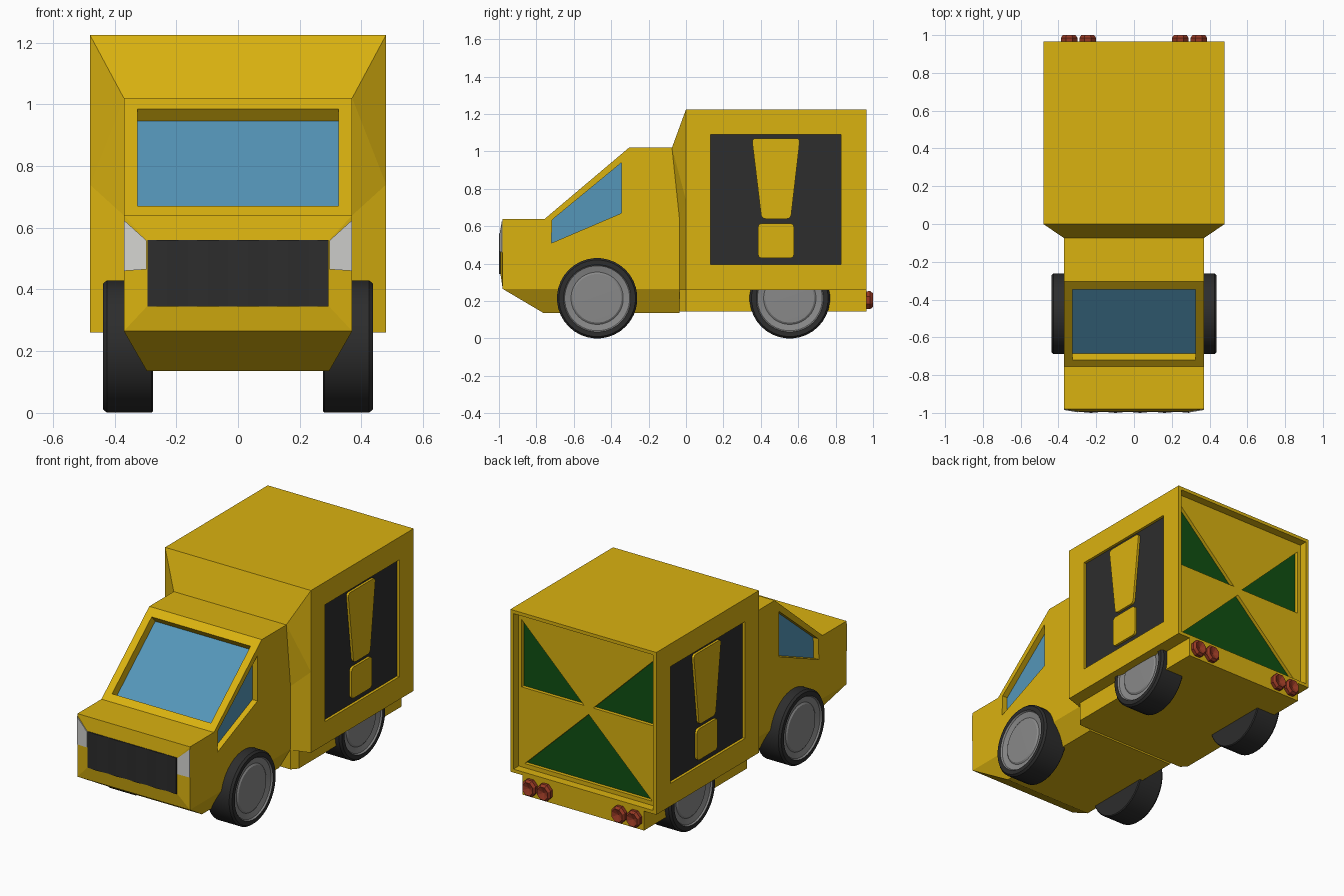
import bpy, bmesh, math

if "Cube" in bpy.data.objects:
    bpy.data.objects.remove(bpy.data.objects["Cube"])


def material(name, rgb):
    m = bpy.data.materials.new(name)
    m.diffuse_color = (*rgb, 1)
    m.use_nodes = True
    m.node_tree.nodes["Principled BSDF"].inputs["Base Color"].default_value = m.diffuse_color
    return m


YELLOW = material("yellow_paint", (0.70, 0.445, 0.005))
DARK = material("charcoal", (0.026, 0.026, 0.026))
GLASS = material("blue_glass", (0.09, 0.305, 0.485))
GREY = material("wheel_grey", (0.25, 0.25, 0.25))
LAMP = material("lamp_white", (0.65, 0.65, 0.63))
GREEN = material("dark_green", (0.005, 0.08, 0.006))
RED = material("tail_red", (0.30, 0.04, 0.017))


def finish(name, bm, mats):
    bmesh.ops.recalc_face_normals(bm, faces=bm.faces)
    me = bpy.data.meshes.new(name)
    bm.to_mesh(me)
    bm.free()
    for m in mats:
        me.materials.append(m)
    ob = bpy.data.objects.new(name, me)
    bpy.context.collection.objects.link(ob)
    return ob


def hull(name, pts, mat=YELLOW):
    bm = bmesh.new()
    vs = [bm.verts.new(p) for p in pts]
    bmesh.ops.convex_hull(bm, input=vs)
    bmesh.ops.dissolve_limit(bm, angle_limit=0.01, verts=bm.verts, edges=bm.edges)
    return finish(name, bm, [mat])


def prism(name, outline, w0, w1, place, mat=YELLOW, bevel=0):
    bm = bmesh.new()
    lo = [bm.verts.new(place(u, v, w0)) for u, v in outline]
    hi = [bm.verts.new(place(u, v, w1)) for u, v in outline]
    bm.faces.new(lo)
    bm.faces.new(hi)
    n = len(lo)
    for i in range(n):
        j = (i + 1) % n
        bm.faces.new((lo[i], lo[j], hi[j], hi[i]))
    if bevel:
        edges = [bm.edges.get((a, b)) for a, b in zip(lo, hi)]
        bmesh.ops.bevel(bm, geom=edges, offset=bevel, segments=3, profile=0.5, affect='EDGES')
    return finish(name, bm, [mat])


def cut(target, cutter):
    mod = target.modifiers.new("cut", 'BOOLEAN')
    mod.operation = 'DIFFERENCE'
    mod.solver = 'EXACT'
    mod.object = cutter
    bpy.context.view_layer.objects.active = target
    bpy.ops.object.modifier_apply(modifier=mod.name)
    bpy.data.objects.remove(cutter)


def recess(target, name, outline, w_floor, w_out, place, mat=None):
    """Cut a pocket and lay a thin coloured plate on its floor."""
    cut(target, prism("cutter", outline, w_floor, w_out, place))
    if mat:
        t = 0.004 if w_out > w_floor else -0.004
        prism(name, outline, w_floor, w_floor + t, place, mat)


def lathe(name, profile, n, place, mats, seg_mat):
    bm = bmesh.new()
    rings = []
    for a, r in profile:
        if r == 0:
            rings.append([bm.verts.new(place(a, 0, 0))] * n)
        else:
            rings.append([bm.verts.new(place(a, r * math.cos(t), r * math.sin(t)))
                          for t in (2 * math.pi * (k + 0.5) / n for k in range(n))])
    for i in range(len(rings) - 1):
        for k in range(n):
            j = (k + 1) % n
            quad = [rings[i][k], rings[i][j], rings[i + 1][j], rings[i + 1][k]]
            f = bm.faces.new(list(dict.fromkeys(quad)))
            f.material_index = seg_mat(i)
    return finish(name, bm, mats)


def rect(u0, u1, v0, v1):
    return [(u0, v0), (u1, v0), (u1, v1), (u0, v1)]


side = lambda u, v, w: (w, u, v)
rear = lambda u, v, w: (u, w, v)
plan = lambda u, v, w: (u, v, w)
# Sloped windscreen plane: v runs up the slope, w points outward
slope = lambda u, v, w: (u, -0.755 + 0.764 * v - 0.645 * w, 0.64 + 0.645 * v + 0.764 * w)

# Cab with recessed windows
cab = prism("cab", [(-0.98, 0.265), (-0.98, 0.64), (-0.755, 0.64), (-0.305, 1.02),
                    (-0.075, 1.02), (-0.035, 0.64), (-0.035, 0.265)], -0.37, 0.37, side)
recess(cab, "windscreen", rect(-0.325, 0.325, 0.047, 0.535), -0.055, 0.1, slope, GLASS)
for s in (-1, 1):
    recess(cab, "side_window", [(-0.72, 0.51), (-0.715, 0.635), (-0.345, 0.94), (-0.345, 0.67)],
           s * 0.332, s * 0.45, side, GLASS)

# Tapered cab underside and chassis below the cargo box
hull("cab_underside", [(s * x, y, z) for s in (-1, 1) for x, y, z in
     ((0.37, -0.98, 0.265), (0.37, -0.035, 0.265), (0.295, -0.76, 0.135), (0.295, -0.035, 0.135))])
prism("chassis", [(-0.37, -0.035), (0.37, -0.035), (0.4, 0), (0.4, 0.965), (-0.4, 0.965), (-0.4, 0)],
      0.145, 0.265, plan)

# Flared collar joining cab to cargo box
hull("collar_upper", [(s * x, y, z) for s in (-1, 1) for x, y, z in
     ((0.37, -0.075, 1.02), (0.37, -0.035, 0.64), (0.48, 0, 1.225), (0.48, 0, 0.74))])
hull("collar_lower", [(s * x, y, z) for s in (-1, 1) for x, y, z in
     ((0.37, -0.035, 0.64), (0.37, -0.035, 0.26), (0.48, 0, 0.74), (0.48, 0, 0.26))])

# Cargo box: side panels with a raised exclamation mark
box = prism("cargo_box", rect(0, 0.965, 0.26, 1.225), -0.48, 0.48, side)
for s in (-1, 1):
    recess(box, "side_panel", rect(0.13, 0.83, 0.395, 1.09), s * 0.46, s * 0.6, side, DARK)
    prism("mark_bar", [(0.352, 1.07), (0.61, 1.07), (0.56, 0.64), (0.404, 0.64)],
          s * 0.455, s * 0.478, side, bevel=0.02)
    prism("mark_dot", rect(0.385, 0.577, 0.43, 0.615), s * 0.455, s * 0.478, side, bevel=0.02)

# Rear door: shallow pocket with three green triangles
recess(box, "rear_door", rect(-0.46, 0.46, 0.28, 1.205), 0.915, 1.1, rear)
recess(box, "lower_triangle", [(-0.42, 0.305), (0.42, 0.305), (0, 0.71)], 0.89, 1.0, rear, GREEN)
for s in (-1, 1):
    recess(box, "upper_triangle", [(s * 0.44, 1.155), (s * 0.44, 0.755), (s * 0.03, 0.755)],
           0.89, 1.0, rear, GREEN)

# Bulging nose, ribbed grille and headlights
hull("nose", [(s * x, y, z) for s in (-1, 1) for x, y, z in
     ((0.37, -0.98, 0.265), (0.37, -0.98, 0.64), (0.295, -0.992, 0.345), (0.295, -0.992, 0.56))])
ribs = [(-0.293 + 0.0651 * i, -0.994 - 0.006 * (i % 2)) for i in range(10)]
prism("grille", ribs + [(0.293, -0.985), (-0.293, -0.985)], 0.345, 0.56, plan, DARK)
for s in (-1, 1):
    hull("headlight", [(s * x, y - d, z) for d in (-0.002, 0.005) for x, y, z in
         ((0.37, -0.98, 0.625), (0.37, -0.98, 0.46), (0.296, -0.992, 0.558), (0.296, -0.992, 0.465))],
         LAMP)

# Wheels: dark tyre with a dished grey hub
tyre = [(0.275, 0), (0.275, 0.21), (0.28, 0.215), (0.425, 0.215), (0.437, 0.205), (0.437, 0.18),
        (0.428, 0.174), (0.42, 0.14), (0.427, 0.13), (0.43, 0)]
for label, cy in (("front", -0.475), ("rear", 0.555)):
    for s in (-1, 1):
        w = lathe(label + "_wheel", tyre, 36,
                  lambda a, p, q: (s * a, cy + p, 0.215 + q),
                  [DARK, GREY], lambda i: 1 if i >= 5 else 0)
        bpy.ops.object.select_all(action='DESELECT')
        w.select_set(True)
        bpy.context.view_layer.objects.active = w
        bpy.ops.object.shade_smooth_by_angle(angle=math.radians(25))

# Paired faceted tail lights
for s in (-1, 1):
    for cx in (0.245, 0.343):
        lathe("tail_light", [(0.95, 0), (0.95, 0.05), (0.985, 0.052), (1.0, 0.04), (0.985, 0)], 8,
              lambda a, p, q: (s * cx + p * 0.92, a, 0.205 + q), [RED], lambda i: 0)
